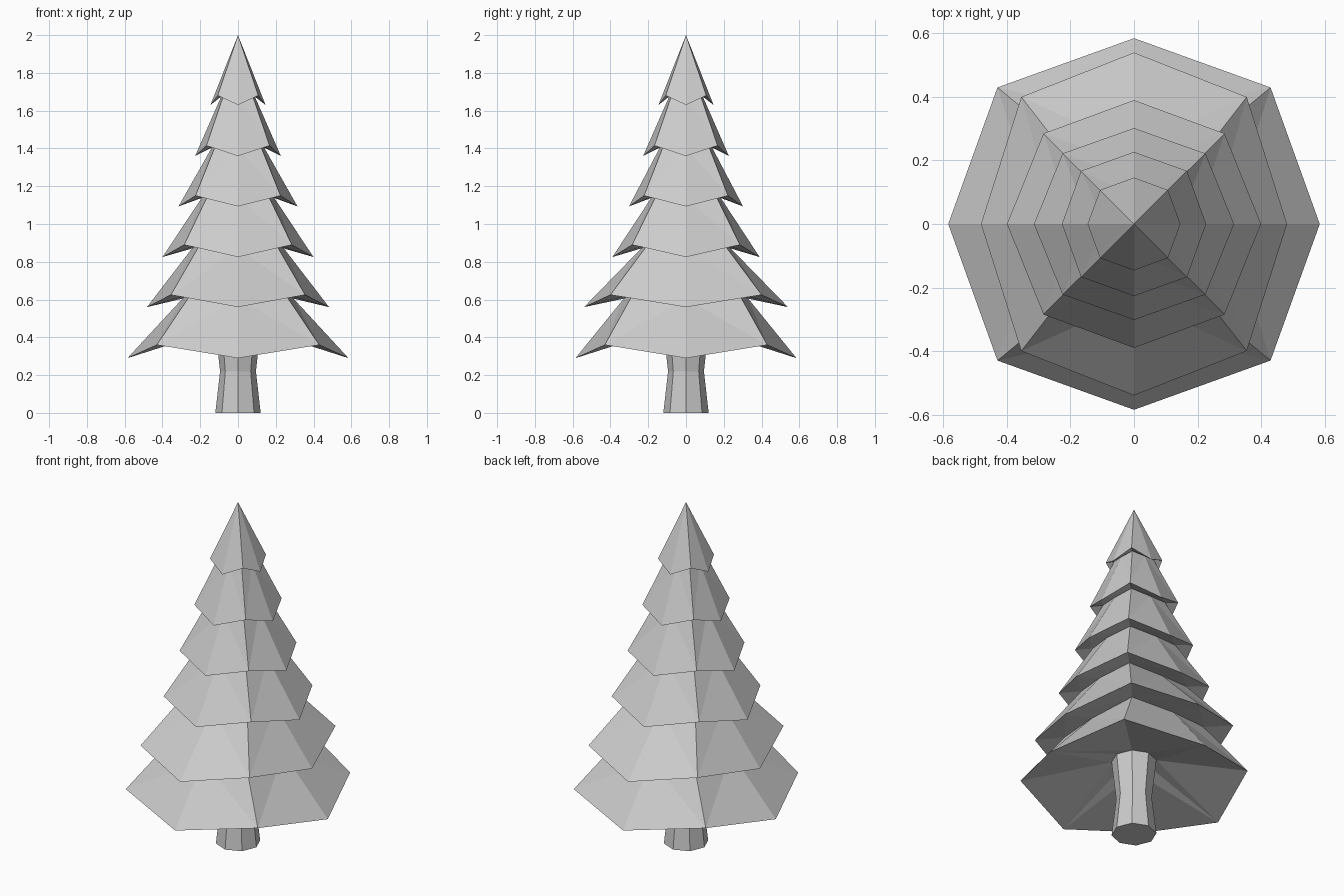
import bpy, bmesh, math

if "Cube" in bpy.data.objects:
    bpy.data.objects.remove(bpy.data.objects["Cube"])


def ring(bm, axis_x, axis_y, axis_z, diag_x, diag_y, diag_z):
    """Eight points: even ones on the axes, odd ones on the diagonals."""
    verts = []
    for i in range(8):
        a = i * math.pi / 4
        c, s = round(math.cos(a)), round(math.sin(a))
        if i % 2 == 0:
            verts.append(bm.verts.new((c * axis_x, s * axis_y, axis_z)))
        else:
            verts.append(bm.verts.new((c * diag_x, s * diag_y, diag_z)))
    return verts


def bridge(bm, low, high):
    """Triangulated band, split from lower diagonal to upper axis points."""
    for i in range(8):
        j = (i + 1) % 8
        if i % 2 == 0:
            bm.faces.new((low[i], low[j], high[i]))
            bm.faces.new((low[j], high[j], high[i]))
        else:
            bm.faces.new((low[i], low[j], high[j]))
            bm.faces.new((low[i], high[j], high[i]))


def finish(bm, name):
    bmesh.ops.recalc_face_normals(bm, faces=bm.faces)
    mesh = bpy.data.meshes.new(name)
    bm.to_mesh(mesh)
    bm.free()
    bpy.context.collection.objects.link(bpy.data.objects.new(name, mesh))


# Foliage: drooping tiers (axis x, axis y, axis z, diagonal x, diagonal y, diagonal z)
tiers = [
    (0.585, 0.585, 0.29, 0.43, 0.43, 0.36),
    (0.482, 0.54, 0.56, 0.355, 0.40, 0.625),
    (0.40, 0.39, 0.825, 0.285, 0.285, 0.89),
    (0.315, 0.302, 1.093, 0.225, 0.222, 1.15),
    (0.227, 0.227, 1.36, 0.167, 0.167, 1.415),
    (0.146, 0.146, 1.63, 0.107, 0.107, 1.68),
]
bm = bmesh.new()
prev_rim = None
for k, (ax, ay, az, dx, dy, dz) in enumerate(tiers):
    if k == 0:
        inner = ring(bm, 0.12, 0.12, 0.45, 0.085, 0.085, 0.45)
    else:
        f, g = 0.61, 0.70
        inner = ring(bm, ax * f, ay * f, az + 0.045, dx * g, dy * g, dz + 0.005)
        bridge(bm, prev_rim, inner)
    rim = ring(bm, ax, ay, az, dx, dy, dz)
    bridge(bm, inner, rim)
    prev_rim = rim
tip = bm.verts.new((0, 0, 2))
for i in range(8):
    bm.faces.new((prev_rim[i], prev_rim[(i + 1) % 8], tip))
finish(bm, "foliage")

# Trunk: octagonal, pinched at mid height
bm = bmesh.new()
rings = []
for r, z in ((0.12, 0), (0.095, 0.22), (0.12, 0.45)):
    d = r * math.sqrt(0.5)
    rings.append(ring(bm, r, r, z, d, d, z))
bm.faces.new(rings[0])
for low, high in zip(rings, rings[1:]):
    for i in range(8):
        j = (i + 1) % 8
        bm.faces.new((low[i], low[j], high[j], high[i]))
finish(bm, "trunk")
